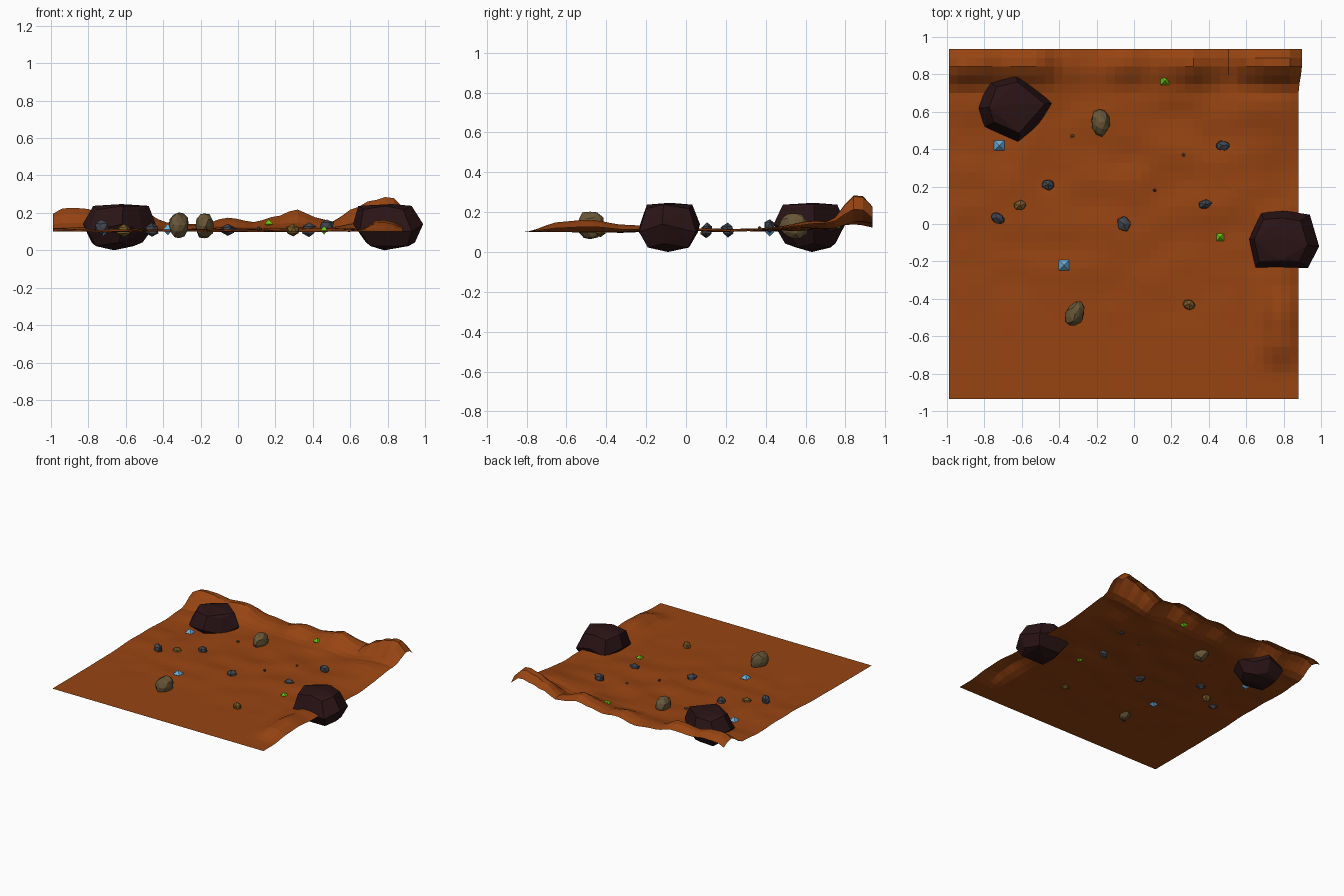
import bpy, bmesh, math, random
from mathutils import Vector, noise

if "Cube" in bpy.data.objects:
    bpy.data.objects.remove(bpy.data.objects["Cube"])

random.seed(4)

def material(name, rgb):
    m = bpy.data.materials.new(name)
    m.diffuse_color = (*rgb, 1)
    m.use_nodes = True
    m.node_tree.nodes["Principled BSDF"].inputs["Base Color"].default_value = m.diffuse_color
    return m

RUST = material("rust_soil", (0.31, 0.058, 0.006))
DARK = material("dark_maroon_rock", (0.024, 0.007, 0.008))
BROWN = material("brown_rock", (0.14, 0.095, 0.04))
OCHRE = material("ochre_rock", (0.19, 0.105, 0.02))
SLATE = material("slate_rock", (0.055, 0.062, 0.078))
BLUE = material("blue_crystal", (0.15, 0.43, 0.70))
GREEN = material("green_crystal", (0.15, 0.58, 0.004))

def finish(bm, name, mat):
    bmesh.ops.recalc_face_normals(bm, faces=bm.faces)
    me = bpy.data.meshes.new(name)
    bm.to_mesh(me)
    bm.free()
    me.materials.append(mat)
    ob = bpy.data.objects.new(name, me)
    bpy.context.collection.objects.link(ob)
    return ob

def lerp_table(t, table):
    """Smoothly interpolate a list of (position, value) pairs."""
    if t <= table[0][0]:
        return table[0][1]
    for (a, va), (b, vb) in zip(table, table[1:]):
        if t <= b:
            k = (t - a) / (b - a)
            return va + (vb - va) * k * k * (3 - 2 * k)
    return table[-1][1]

# Ground: flat at the front, ridge along the back, low mound at the right edge
RIDGE_X = [(-1.0, .08), (-.92, .12), (-.82, .12), (-.70, .09), (-.52, .10),
           (-.38, .045), (-.2, .025), (-.05, .06), (.08, .04), (.2, .075),
           (.31, .11), (.42, .065), (.5, .04), (.62, .11), (.72, .155),
           (.81, .18), (.89, .13)]
RIDGE_Y = [(.52, 0), (.70, .12), (.75, .3), (.83, .95), (.87, 1), (.935, .65)]
MOUND_X = [(.62, 0), (.68, .025), (.74, .06), (.80, .062), (.885, .025)]
MOUND_Y = [(-.82, 0), (-.62, .85), (-.5, 1), (-.3, .6), (-.15, .3), (.1, 0)]

def ground_height(x, y):
    h = 0.10 + 0.012 * lerp_table(y, [(-.4, 0), (.5, 1)])
    h += lerp_table(x, RIDGE_X) * lerp_table(y, RIDGE_Y)
    h += lerp_table(x, MOUND_X) * lerp_table(y, MOUND_Y)
    # broad shoulder under the tall corner
    h += 0.03 * math.exp(-((x - .75) / .2) ** 2 - ((y - .62) / .14) ** 2)
    # gentle ripples, fading out toward the front
    n = noise.noise(Vector((x * 4.5, y * 6, 2.3)))
    return h + 0.016 * max(n, -0.5) * lerp_table(y, [(-.75, 0), (.1, 1)])

bm = bmesh.new()
bmesh.ops.create_grid(bm, x_segments=40, y_segments=40, size=0.935)
for v in bm.verts:
    v.co.x -= 0.055
    v.co.z = ground_height(v.co.x, v.co.y)
    if v.co.x > .87 and v.co.y > .7:       # bulging, drooping back corner
        k = lerp_table(v.co.y, [(.7, 0), (.85, 1)])
        v.co.x += 0.018 * k
        v.co.z -= 0.03 * k
ground = finish(bm, "ground", RUST)
if ground.data.polygons[0].normal.z < 0:
    ground.data.flip_normals()

# Two large boulders: convex hulls of a tapered outline
def boulder(name, outline, shift):
    cx = sum(p[0] for p in outline) / len(outline)
    cy = sum(p[1] for p in outline) / len(outline)
    bm = bmesh.new()
    for i, (x, y) in enumerate(outline):
        for z, s in ((.03, .70), (.115, 1.0), (.225, .76)):
            zz = z + (0.025 if i % 2 else -0.015) * (1 if s == 1 else .5)
            bm.verts.new((cx + (x - cx) * s + shift * (z - .115),
                          cy + (y - cy) * s, zz))
    bm.verts.new((cx - .02, cy, 0.0))
    bm.verts.new((cx + .02, cy + .01, .247))
    hull = bmesh.ops.convex_hull(bm, input=bm.verts)
    loose = [v for v in bm.verts if not v.link_faces]
    bmesh.ops.delete(bm, geom=loose, context='VERTS')
    finish(bm, name, DARK)

boulder("back_left_boulder",
        [(-.78, .765), (-.63, .80), (-.53, .73), (-.44, .645), (-.51, .53),
         (-.62, .44), (-.80, .52), (-.83, .62)], 0.1)
boulder("right_boulder",
        [(.68, .06), (.81, .07), (.94, .05), (.99, -.12), (.93, -.235),
         (.80, -.23), (.65, -.235), (.615, -.08)], -0.15)

# Small faceted rocks: jittered icospheres (x, y, z, width, depth, height, turn)
def rock(name, mat, x, y, z, w, d, h, turn):
    bm = bmesh.new()
    bmesh.ops.create_icosphere(bm, subdivisions=2 if w > .09 else 1, radius=0.5)
    c, s = math.cos(turn), math.sin(turn)
    for v in bm.verts:
        p = v.co * random.uniform(.9, 1.08)
        px, py = p.x * w, p.y * d
        v.co = (x + px * c - py * s, y + px * s + py * c, z + p.z * h)
    finish(bm, name, mat)

ROCKS = [
    ("brown_rock", BROWN, -.18, .545, .13, .10, .15, .14, .1),
    ("brown_rock", BROWN, -.315, -.48, .135, .10, .15, .14, -.45),
    ("ochre_rock", OCHRE, -.61, .10, .107, .08, .06, .075, .2),
    ("ochre_rock", OCHRE, .295, -.43, .108, .08, .06, .075, -.3),
    ("slate_rock", SLATE, -.73, .03, .125, .085, .065, .08, -.6),
    ("slate_rock", SLATE, -.46, .21, .11, .08, .065, .08, -.2),
    ("slate_rock", SLATE, -.055, 0, .108, .08, .09, .065, .1),
    ("slate_rock", SLATE, .38, .105, .11, .08, .055, .08, .2),
    ("slate_rock", SLATE, .475, .42, .132, .08, .06, .07, .1),
    ("brown_pebble", BROWN, -.33, .47, .118, .025, .02, .025, .3),
    ("brown_pebble", BROWN, .265, .37, .118, .02, .02, .025, 0),
    ("slate_pebble", SLATE, .11, .18, .115, .02, .018, .025, 0),
]
for r in ROCKS:
    rock(*r)

# Crystals: square double pyramids
def crystal(name, mat, x, y, size, h):
    z = ground_height(x, y) + 0.003
    bm = bmesh.new()
    ring = [bm.verts.new((x + sx * size / 2, y + sy * size / 2, z))
            for sx, sy in ((-1, -1), (1, -1), (1, 1), (-1, 1))]
    for tip_z in (z + h, z - h):
        tip = bm.verts.new((x, y, tip_z))
        for i in range(4):
            bm.faces.new((ring[i], ring[(i + 1) % 4], tip))
    finish(bm, name, mat)

crystal("blue_crystal", BLUE, -.72, .42, .055, .03)
crystal("blue_crystal", BLUE, -.375, -.22, .055, .03)
crystal("green_crystal", GREEN, .165, .765, .045, .025)
crystal("green_crystal", GREEN, .46, -.07, .04, .022)
